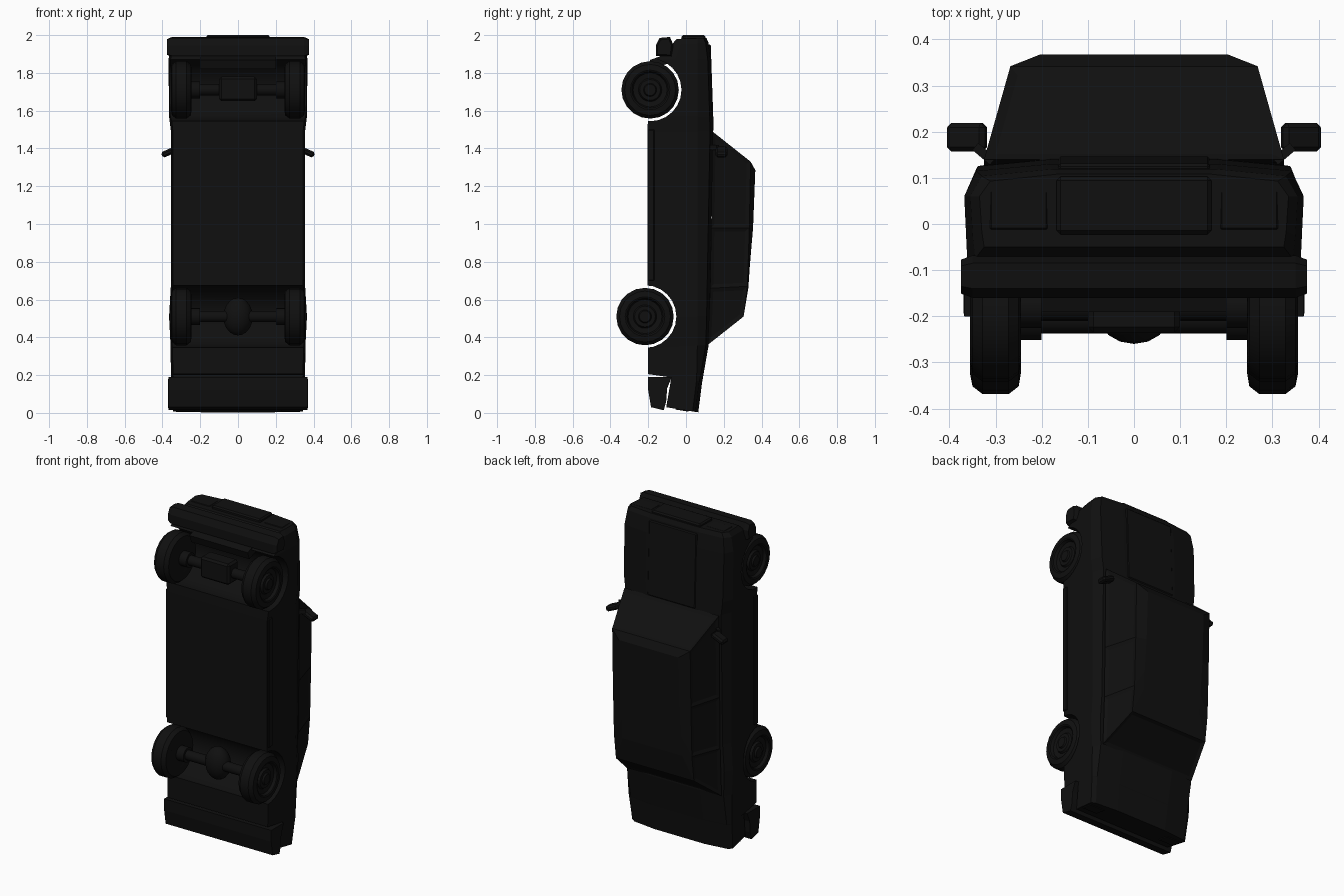
import bpy, bmesh, math
from mathutils import Matrix, Vector

if "Cube" in bpy.data.objects:
    bpy.data.objects.remove(bpy.data.objects["Cube"])

black = bpy.data.materials.new("dark_paint")
black.diffuse_color = (0.005, 0.005, 0.005, 1)
black.use_nodes = True
black.node_tree.nodes["Principled BSDF"].inputs["Base Color"].default_value = black.diffuse_color


def finish(bm, name, smooth=False):
    bmesh.ops.recalc_face_normals(bm, faces=bm.faces)
    me = bpy.data.meshes.new(name)
    bm.to_mesh(me)
    bm.free()
    me.materials.append(black)
    ob = bpy.data.objects.new(name, me)
    bpy.context.collection.objects.link(ob)
    if smooth:
        bpy.ops.object.select_all(action='DESELECT')
        ob.select_set(True)
        bpy.context.view_layer.objects.active = ob
        bpy.ops.object.shade_smooth_by_angle(angle=math.radians(35))
    return ob


def loft(bm, rings):
    vs = [[bm.verts.new(p) for p in r] for r in rings]
    n = len(vs[0])
    sides = []
    for a, b in zip(vs, vs[1:]):
        for i in range(n):
            j = (i + 1) % n
            sides.append(bm.faces.new((a[i], a[j], b[j], b[i])))
    bm.faces.new(vs[0])
    bm.faces.new(vs[-1])
    return sides


def box(name, c, s, rot=(0, 0, 0), bevel=0.0):
    bm = bmesh.new()
    bmesh.ops.create_cube(bm, size=1)
    bmesh.ops.scale(bm, vec=s, verts=bm.verts)
    if bevel:
        bmesh.ops.bevel(bm, geom=bm.edges[:], offset=bevel, segments=1, affect='EDGES')
    for ang, ax in zip(rot, 'XYZ'):
        bmesh.ops.rotate(bm, matrix=Matrix.Rotation(ang, 3, ax), verts=bm.verts)
    bmesh.ops.translate(bm, vec=c, verts=bm.verts)
    return finish(bm, name)


def cylinder(name, c, r, length, n=16):
    bm = bmesh.new()
    bmesh.ops.create_cone(bm, cap_ends=True, segments=n, radius1=r, radius2=r, depth=length,
                          matrix=Matrix.Translation(c) @ Matrix.Rotation(math.pi / 2, 4, 'Y'))
    return finish(bm, name, True)


def bar(name, profile, w, w_end, mid):
    """Bumper: side profile (y, z) swept across x with narrowed ends."""
    def ring(x, k):
        return [(x, mid[0] + (y - mid[0]) * k, mid[1] + (z - mid[1]) * k) for y, z in profile]
    bm = bmesh.new()
    loft(bm, [ring(-w, .8), ring(-w_end, 1), ring(w_end, 1), ring(w, .8)])
    return finish(bm, name)


# lower body: rings along the length, (z bottom, z top, y bottom, y top, half width)
def body_ring(zb, zt, yb, yt, w):
    ym = 0.06 if yt > 0.09 else yt - 0.03
    half = [(w * .97, yb), (w * .985, yb * .4 + ym * .4 - .02), (w, ym), (w * .93, yt - .015), (w * .5, yt)]
    pts = half + [(-x, y) for x, y in reversed(half)]
    return [(x, y, zb + (zt - zb) * (y - yb) / (yt - yb)) for x, y in pts]


bm = bmesh.new()
loft(bm, [body_ring(*r) for r in (
    (.030, .003, -.105, .065, .345), (.20, .16, -.075, .085, .355), (.205, .165, -.20, .086, .355),
    (.34, .36, -.20, .12, .357), (.51, .51, -.20, .124, .365), (.68, .68, -.205, .127, .355),
    (1.49, 1.49, -.205, .142, .355), (1.57, 1.57, -.20, .14, .365), (1.87, 1.87, -.155, .13, .368),
    (1.95, 1.96, -.075, .119, .355), (1.98, 1.985, -.05, .108, .335))])
body = finish(bm, "lower_body")

# wheel arches cut across the body
FRONT, REAR = (-.19, 1.71), (-.217, .51)
for label, (y, z) in (("front", FRONT), ("rear", REAR)):
    cut = cylinder(label + "_arch_cutter", (0, y, z), .166, 1.0, 24)
    cut.hide_render = True
    cut.hide_viewport = True
    m = body.modifiers.new(label + "_arch", 'BOOLEAN')
    m.object = cut
    m.operation = 'DIFFERENCE'
    m.solver = 'EXACT'

# cabin: stations along z give base, shoulder and roof points
def cabin_ring(stations, w):
    right = [(w, y, z) for y, z in stations]
    return right + [(-x, y, z) for x, y, z in reversed(right)]


bm = bmesh.new()
sides = loft(bm, [
    cabin_ring([(.115, .36), (.128, .66), (.133, .98), (.14, 1.49)], .325),
    cabin_ring([(.305, .51), (.325, .67), (.335, .98), (.342, 1.33)], .268),
    cabin_ring([(.33, .66), (.338, .78), (.355, .98), (.367, 1.285)], .205)])
# recessed windows: three panes per side, windscreen, rear window
bmesh.ops.recalc_face_normals(bm, faces=bm.faces)
bmesh.ops.inset_individual(bm, faces=sides[:8], thickness=.02, depth=-.007, use_even_offset=True)
finish(bm, "cabin")

# bonnet, grille and lights
box("bonnet_bulge", (0, .128, 1.72), (.33, .022, .46), (math.radians(2), 0, 0), .006)
box("grille", (0, .04, 1.965), (.335, .125, .07), bevel=.008)
for s in (-1, 1):
    box("headlight", (s * .25, .03, 1.972), (.13, .09, .025), bevel=.006)
    box("tail_light", (s * .28, -.02, .018), (.1, .07, .012), (math.radians(-9), 0, 0))
    # wing mirrors on short stalks
    box("mirror", (s * .362, .188, 1.382), (.09, .062, .032), (0, s * math.radians(24), 0), .01)
    box("mirror_stalk", (s * .325, .152, 1.405), (.05, .02, .025), (0, 0, s * math.radians(40)))
    box("side_sill", (s * .35, -.185, 1.1), (.012, .035, .8), bevel=.004)

# bumpers
bar("front_bumper", [(-.16, 1.89), (-.16, 1.945), (-.14, 1.985), (-.085, 1.99), (-.068, 1.95), (-.075, 1.885)],
    .375, .35, (-.115, 1.935))
bar("rear_bumper", [(-.20, .19), (-.20, .12), (-.185, .03), (-.118, .014), (-.105, .06), (-.10, .13), (-.075, .19)],
    .37, .368, (-.15, .1))

# wheels: lathed profile (radius, x)
TYRE = [(0, .25), (.09, .25), (.105, .245), (.135, .25), (.152, .272), (.152, .328), (.135, .35),
        (.105, .356), (.097, .352), (.09, .335), (.062, .33), (.055, .342), (.035, .342), (.03, .352), (0, .352)]
for label, (y, z) in (("front", FRONT), ("rear", REAR)):
    for s in (-1, 1):
        bm = bmesh.new()
        vs = [bm.verts.new((s * x, 0, r)) for r, x in TYRE]
        es = [bm.edges.new(p) for p in zip(vs, vs[1:])]
        bmesh.ops.spin(bm, geom=vs + es, cent=(0, 0, 0), axis=(1, 0, 0), angle=2 * math.pi, steps=20)
        bmesh.ops.remove_doubles(bm, verts=bm.verts, dist=1e-5)
        bmesh.ops.translate(bm, vec=(0, y, z), verts=bm.verts)
        finish(bm, label + "_wheel", True)
    # axles with thicker outer tubes
    cylinder(label + "_axle", (0, y + .01, z), .03, .52)
    for s in (-1, 1):
        cylinder(label + "_axle_hub", (s * .23, y + .01, z), .045, .06)

# rear differential and front gearbox block
bm = bmesh.new()
bmesh.ops.create_uvsphere(bm, u_segments=16, v_segments=10, radius=1)
bmesh.ops.scale(bm, vec=(.078, .065, .1), verts=bm.verts)
bmesh.ops.translate(bm, vec=(0, -.195, .51), verts=bm.verts)
finish(bm, "rear_differential", True)
box("front_gearbox", (0, -.185, 1.715), (.2, .1, .13), bevel=.012)
box("front_skid_plate", (0, -.14, 1.86), (.4, .09, .05), (math.radians(20), 0, 0))
